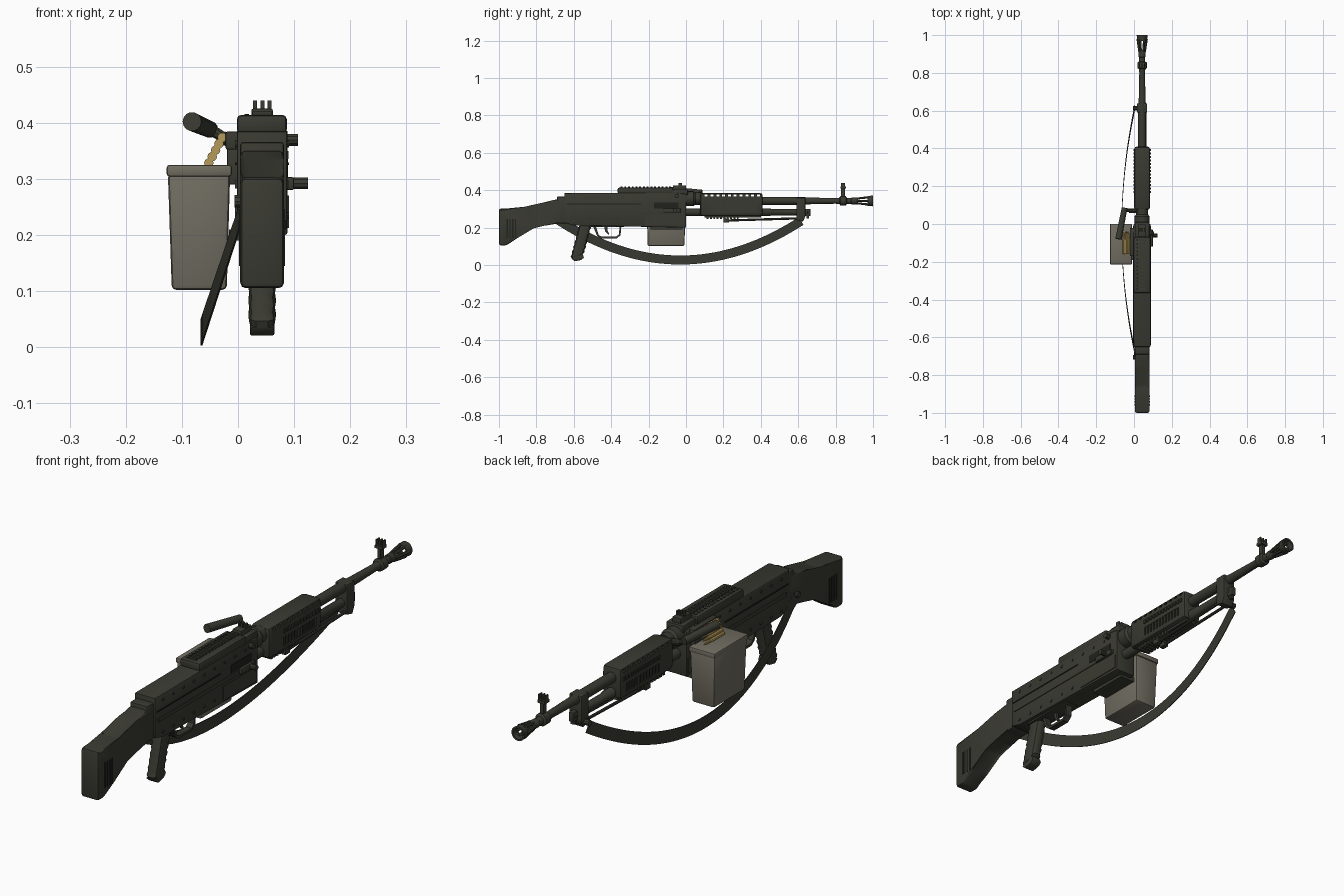
import bpy, bmesh
from math import sin, cos, pi
from mathutils import Vector

if "Cube" in bpy.data.objects:
    bpy.data.objects.remove(bpy.data.objects["Cube"])

AX = 0.043      # x of the long axis
made = []


def material(name, rgb):
    m = bpy.data.materials.new(name)
    m.use_nodes = True
    m.diffuse_color = (*rgb, 1)
    node = next(n for n in m.node_tree.nodes if n.type == 'BSDF_PRINCIPLED')
    node.inputs["Base Color"].default_value = (*rgb, 1)
    node.inputs["Roughness"].default_value = 0.8
    return m


OLIVE = material("dark olive", (0.042, 0.042, 0.032))
RECESS = material("recess black", (0.015, 0.015, 0.012))
KHAKI = material("grey khaki", (0.165, 0.152, 0.12))
BRASS = material("brass", (0.46, 0.32, 0.1))


def finish(name, bm, mat):
    bmesh.ops.recalc_face_normals(bm, faces=bm.faces)
    mesh = bpy.data.meshes.new(name)
    bm.to_mesh(mesh)
    bm.free()
    mesh.materials.append(mat)
    ob = bpy.data.objects.new(name, mesh)
    bpy.context.scene.collection.objects.link(ob)
    made.append(ob)
    return ob


def loft(name, rings, mat=OLIVE, bevel=0.0, loop=False):
    """Skin a row of equal point rings; cap the ends, or join them in a loop."""
    bm = bmesh.new()
    rows = [[bm.verts.new(p) for p in ring] for ring in rings]
    n = len(rows[0])
    for a, b in zip(rows, rows[1:] + (rows[:1] if loop else [])):
        for i in range(n):
            bm.faces.new((a[i], a[(i + 1) % n], b[(i + 1) % n], b[i]))
    if not loop:
        bm.faces.new(rows[0])
        bm.faces.new(rows[-1])
    if bevel:
        bmesh.ops.bevel(bm, geom=bm.edges[:], offset=bevel, segments=2, profile=0.5, affect='EDGES')
    return finish(name, bm, mat)


def box(name, x, y, z, mat=OLIVE, bevel=0.0):
    rings = [[(x[0], v, z[0]), (x[1], v, z[0]), (x[1], v, z[1]), (x[0], v, z[1])] for v in y]
    return loft(name, rings, mat, bevel)


def side_profile(name, pts, x, mat=OLIVE, bevel=0.0):
    return loft(name, [[(v, y, z) for y, z in pts] for v in x], mat, bevel)


def lathe(name, profile, z, x=AX, mat=OLIVE, sides=16, loop=False):
    """Turn (y, radius) pairs around an axis along y."""
    rings = [[(x + r * cos(2 * pi * i / sides), y, z + r * sin(2 * pi * i / sides))
              for i in range(sides)] for y, r in profile]
    return loft(name, rings, mat, loop=loop)


def rod(name, a, b, r, r2=None, mat=OLIVE, sides=10):
    a, b = Vector(a), Vector(b)
    rot = (b - a).to_track_quat('Z', 'Y')
    rings = [[p + rot @ Vector((q * cos(2 * pi * i / sides), q * sin(2 * pi * i / sides), 0))
              for i in range(sides)] for p, q in ((a, r), (b, r2 or r))]
    return loft(name, rings, mat)


def cut(target, cutters):
    """Subtract the cutters from the target and throw them away."""
    for c in cutters:
        c.hide_render = True
        mod = target.modifiers.new("cut", 'BOOLEAN')
        mod.object, mod.operation, mod.solver = c, 'DIFFERENCE', 'EXACT'
    graph = bpy.context.evaluated_depsgraph_get()
    mesh = bpy.data.meshes.new_from_object(target.evaluated_get(graph))
    target.modifiers.clear()
    target.data = mesh
    for c in cutters:
        made.remove(c)
        bpy.data.objects.remove(c)


# Shoulder stock with slatted side panels
side_profile("stock", [(-1, .105), (-.96, .105), (-.9, .145), (-.82, .205), (-.76, .22), (-.64, .225),
                       (-.64, .35), (-.7, .35), (-.76, .335), (-.86, .302), (-1, .302)],
             (.004, .082), bevel=.01)
for x in (.002, .08):
    for i in range(4):
        y = -.96 + i * .015
        box("stock_groove", (x, x + .004), (y, y + .007), (.145, .245), RECESS)
box("stock_collar", (.004, .082), (-.69, -.64), (.222, .366), bevel=.006)

# Receiver body with rails and rivets
side_profile("receiver", [(-.65, .225), (-.6, .212), (0, .2), (0, .38), (-.05, .385), (-.65, .385)],
             (-.002, .088), bevel=.004)
for x, tip in ((.086, .091), (-.005, 0)):
    box("side_rail", (x, tip), (-.63, -.02), (.283, .297))
    box("side_seam", (x, tip), (-.64, -.24), (.325, .329), RECESS)
    box("lower_plate", (x, tip), (-.22, -.01), (.212, .27))
    for i in range(9):
        for z in (.235, .362):
            y = -.6 + i * .065
            rod("rivet", (x, y, z), (tip, y, z), .006, sides=8)
box("ejection_recess", (.086, .0895), (-.17, -.04), (.302, .335), RECESS)

# Charging handle and side knob
box("charging_slide", (.086, .1), (-.12, -.03), (.28, .303), bevel=.003)
rod("charging_knob", (.09, -.06, .292), (.125, -.06, .292), .011)
rod("cover_latch", (.08, -.05, .369), (.107, -.05, .369), .011)

# Feed cover with ribs
box("feed_cover", (-.002, .087), (-.365, -.07), (.38, .414), bevel=.008)
for i in range(14):
    y = -.35 + i * .02
    box("cover_rib", (.026, .06), (y, y + .01), (.41, .42))
    box("cover_slot", (.012, .02), (y, y + .01), (.41, .4155), RECESS)
box("cover_hinge", (.005, .082), (-.075, .01), (.375, .405), bevel=.005)
box("feed_tray", (-.022, .01), (-.17, -.02), (.352, .384), bevel=.003)
box("feed_lip", (-.02, .01), (-.15, -.03), (.29, .355), bevel=.003)

# Rear sight
box("rear_sight_base", (.024, .062), (-.07, .0), (.4, .425), bevel=.003)
for x in (.027, .04, .053):
    box("rear_sight_blade", (x, x + .007), (-.04, -.022), (.42, .44))

# Barrel, trunnion and gas tube
lathe("trunnion", [(-.01, .04), (.04, .04), (.05, .032), (.08, .032)], .355)
lathe("barrel", [(-.01, .021), (.62, .021), (.66, .018), (.8, .015), (.82, .017), (.825, .025),
                 (.855, .025), (.86, .016), (.9, .015)], .343)
lathe("gas_tube", [(-.01, .02), (.45, .02), (.455, .017), (.6, .017)], .283)
lathe("gas_plug", [(.6, .013), (.65, .013), (.655, .009), (.66, .009)], .283)

# Flash hider: collar, splayed prongs and a hollow end ring
lathe("flash_collar", [(.88, .014), (.885, .018), (.915, .018), (.92, .015)], .343)
for i in range(6):
    a = 2 * pi * i / 6
    rod("flash_prong", (AX + .014 * cos(a), .91, .343 + .014 * sin(a)),
        (AX + .023 * cos(a), .98, .343 + .023 * sin(a)), .006, .007, sides=6)
lathe("flash_ring", [(.97, .026), (1, .029), (1, .022), (.97, .019)], .343, loop=True)

# Front sight
box("front_sight_post", (.036, .05), (.83, .85), (.355, .42))
box("front_sight_base", (.027, .059), (.825, .855), (.408, .42))
for x in (.027, .041, .054):
    box("front_sight_ear", (x, x + .005), (.83, .85), (.415, .44))

# Vented hand guard
guard = box("hand_guard", (.001, .085), (.075, .41), (.262, .385), bevel=.014)
cutters = [box("vent_cutter", (-.1, .2), (.1 + i * .031, .116 + i * .031), (.367, .377))
           for i in range(10)]
cutters += [box("panel_cutter", x, (.165, .375), (.282, .318)) for x in ((-.05, .007), (.079, .15))]
cut(guard, cutters)
for x in (.002, .079):
    for i in range(11):
        y = .172 + i * .0185
        box("guard_slat", (x, x + .005), (y, y + .009), (.28, .32))
    box("guard_panel", (x + .0055 if x < AX else x - .0005, x + .006 if x < AX else x),
        (.166, .374), (.283, .317), RECESS)
    edge = -.003 if x < AX else .081
    for i in range(13):
        y = .165 + i * .0185
        box("guard_side_tooth", (edge, edge + .009), (y, y + .01), (.335, .35))
for i in range(10):
    y = .11 + i * .018
    box("guard_lower_tooth", (.016, .07), (y, y + .01), (.246, .266))
box("guard_lower_bar", (.02, .066), (.1, .4), (.253, .268))

# Front bracket and folded support rods
side_profile("front_bracket", [(.59, .24), (.625, .232), (.638, .26), (.638, .36), (.59, .36)],
             (.016, .07), bevel=.004)
box("bracket_hook", (.033, .053), (.635, .665), (.262, .3), bevel=.003)
box("bracket_pin", (.036, .05), (.643, .657), (.25, .27))
for x in (.026, .06):
    rod("support_rod", (x, .21, .238), (x, .61, .25), .006, sides=8)
    box("support_foot", (x - .01, x + .01), (.2, .23), (.228, .248), bevel=.002)

# Pistol grip with finger ridges
rings = []
for i in range(15):
    t = i / 14
    y, z = -.535 - .048 * t, .225 - .18 * t
    half = .034 + .004 * (i % 2) - (.006 if i == 14 else 0)
    w = .023 + .002 * (i % 2)
    rings.append([(AX + w * (abs(cos(a)) ** .6) * (1 if cos(a) > 0 else -1),
                   y + half * (abs(sin(a)) ** .7) * (1 if sin(a) > 0 else -1),
                   z - .012 * sin(a) * -1) for a in (pi * (k + .5) / 6 for k in range(12))])
loft("pistol_grip", rings)
side_profile("grip_cap", [(-.613, .035), (-.553, .06), (-.545, .04), (-.56, .027), (-.595, .02)],
             (.021, .065), bevel=.004)

# Trigger and guard
side_profile("trigger_guard", [(-.5, .215), (-.475, .155), (-.455, .142), (-.37, .142), (-.35, .16),
                               (-.345, .215), (-.355, .215), (-.358, .165), (-.373, .152),
                               (-.452, .152), (-.466, .16), (-.485, .215)], (.03, .056))
side_profile("trigger", [(-.44, .215), (-.432, .18), (-.415, .162), (-.41, .166), (-.42, .185),
                         (-.42, .215)], (.038, .048))
box("trigger_housing", (.012, .074), (-.57, -.33), (.203, .222), bevel=.003)

# Ammunition box with lid
loft("ammo_box", [[(x0, y0, z), (x1, y0, z), (x1, y1, z), (x0, y1, z)] for x0, x1, y0, y1, z in
                  ((-.118, -.02, -.205, -.008, .102), (-.125, -.014, -.21, -.003, .31))],
     KHAKI, .008)
box("ammo_box_lid", (-.127, -.011), (-.214, .001), (.304, .325), KHAKI, .005)
box("ammo_box_bracket", (-.016, .05), (-.19, -.02), (.19, .21))

# Belt of rounds
for i in range(5):
    t = i / 4
    lathe("round", [(-.16, .0085), (-.085, .0085), (-.075, .006), (-.055, .005), (-.04, .001)],
          .328 + .046 * t, -.052 + .024 * t, BRASS, 10)

# Carry handle
rod("carry_arm_base", (.035, .07, .36), (-.025, .07, .372), .013)
rod("carry_arm", (-.02, .072, .37), (-.055, .075, .392), .01)
rod("carry_grip", (-.05, .085, .388), (-.082, -.08, .402), .015, .017, sides=14)

# Hanging sling and its loops
rings = []
for i in range(41):
    y = -.7 + 1.315 * i / 40
    t = (y + .03) / .64
    z = .027 + .205 * t * t
    slope = .41 * t / .64
    n = Vector((0, -slope, 1)).normalized() * .024
    x = -.065 + .068 * min(t * t, 1)
    c = Vector((x, y, z))
    d = Vector((.0015, 0, 0))
    rings.append([c - n - d, c - n + d, c + n + d, c + n - d])
loft("sling", rings)
rod("rear_sling_loop", (-.006, -.705, .26), (.02, -.705, .26), .012)
rod("front_sling_loop", (-.004, .612, .25), (.03, .612, .25), .012)

# Smooth shading with sharp edges kept
bpy.ops.object.select_all(action='DESELECT')
for ob in made:
    ob.select_set(True)
bpy.context.view_layer.objects.active = made[0]
bpy.ops.object.shade_smooth_by_angle(angle=0.6)
